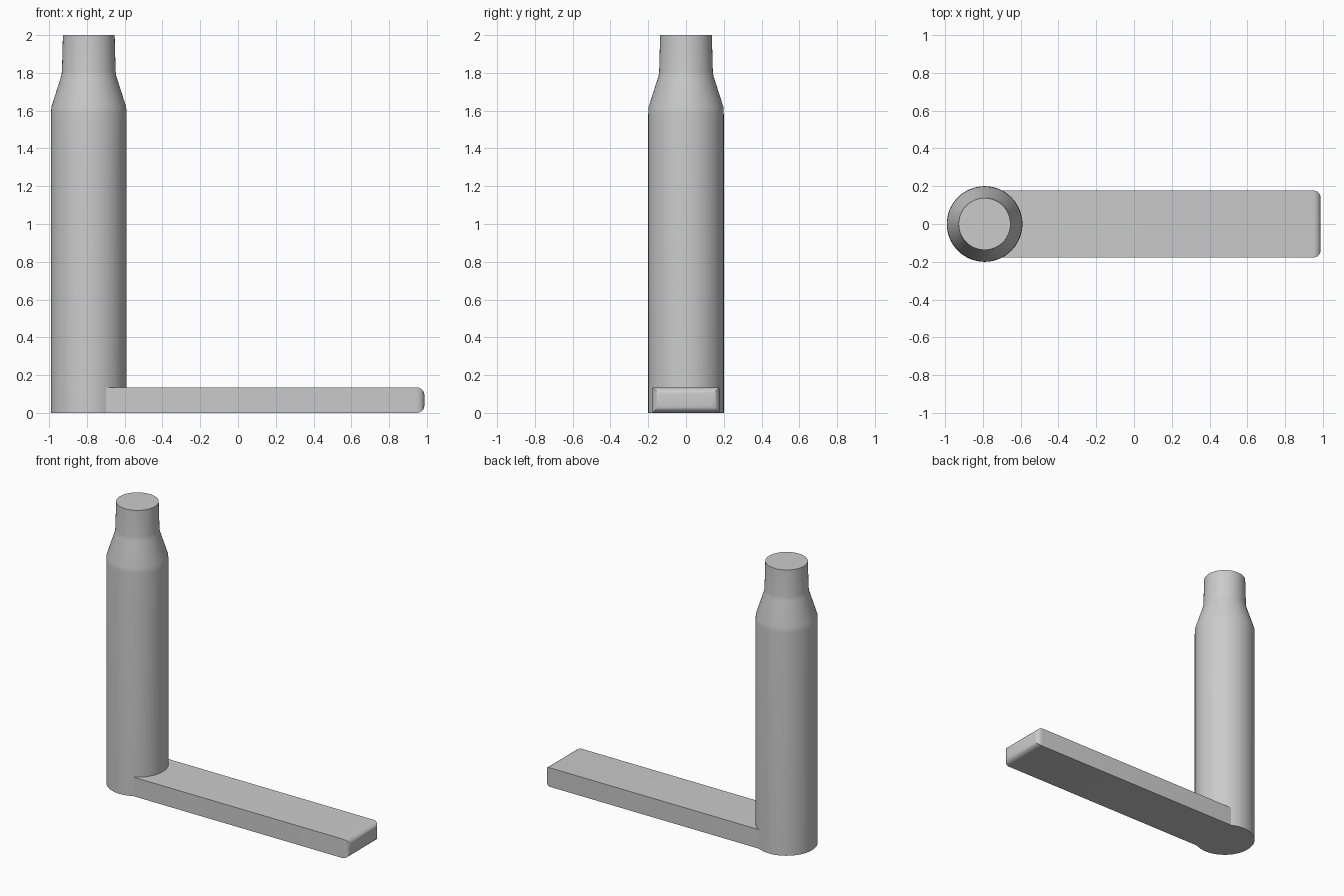
import bpy
import bmesh
import math

cube = bpy.data.objects.get("Cube")
if cube:
    bpy.data.objects.remove(cube, do_unlink=True)

# Single plain grey
grey = bpy.data.materials.new("plain_grey")
grey.use_nodes = True
colour = (0.6, 0.6, 0.6, 1)
grey.diffuse_color = colour
grey.node_tree.nodes["Principled BSDF"].inputs["Base Color"].default_value = colour

POST_X = -0.79


def add_object(name, bm):
    bmesh.ops.recalc_face_normals(bm, faces=bm.faces)
    mesh = bpy.data.meshes.new(name)
    bm.to_mesh(mesh)
    bm.free()
    mesh.materials.append(grey)
    obj = bpy.data.objects.new(name, mesh)
    bpy.context.collection.objects.link(obj)
    bpy.ops.object.select_all(action="DESELECT")
    obj.select_set(True)
    bpy.context.view_layer.objects.active = obj
    bpy.ops.object.shade_smooth_by_angle(angle=math.radians(35))
    return obj


# Upright post: straight body, sloped shoulder, slightly tapered neck
def build_post(profile, sides=64):
    bm = bmesh.new()
    rings = []
    for radius, z in profile:
        ring = bmesh.ops.create_circle(bm, segments=sides, radius=radius)["verts"]
        for v in ring:
            v.co.x += POST_X
            v.co.z = z
        rings.append(ring)
    for low, high in zip(rings, rings[1:]):
        for i in range(sides):
            j = (i + 1) % sides
            bm.faces.new((low[i], low[j], high[j], high[i]))
    bm.faces.new(rings[0])
    bm.faces.new(rings[-1])
    return add_object("post", bm)


build_post([(0.2, 0), (0.2, 1.58), (0.198, 1.62), (0.145, 1.785),
            (0.142, 1.81), (0.137, 2)])

# Flat foot bar, starting inside the post, with a rounded free end
bm = bmesh.new()
bmesh.ops.create_cube(bm, size=1)
length, width, height = 0.987 - POST_X, 0.355, 0.135
for v in bm.verts:
    v.co.x = POST_X + (v.co.x + 0.5) * length
    v.co.y *= width
    v.co.z = (v.co.z + 0.5) * height
end_edges = [e for e in bm.edges if all(v.co.x > 0 for v in e.verts)]
bmesh.ops.bevel(bm, geom=end_edges, offset=0.04, segments=5, profile=0.5,
                affect="EDGES")
add_object("foot_bar", bm)
